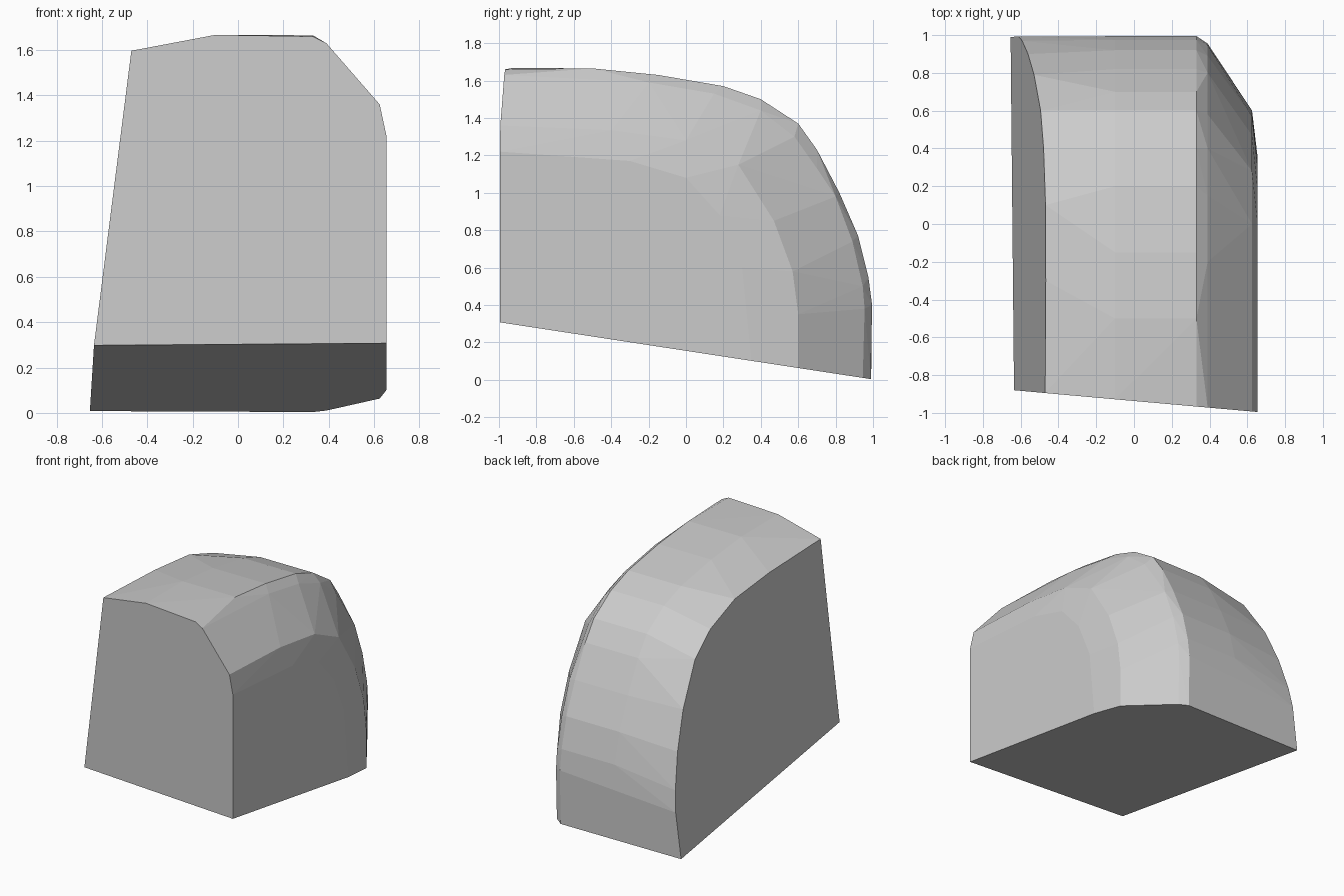
import bpy, bmesh

if "Cube" in bpy.data.objects:
    bpy.data.objects.remove(bpy.data.objects["Cube"])

# Cutting planes that trim the block: front, underside and left wall
def front_y(x):
    return -0.937 - 0.089 * x

def under_z(y):
    return 0.155 - 0.153 * y

def left_x(y, z):
    return -0.673 + 0.127 * z + 0.01 * (y + 0.88)

# Rounded (y, z) shoulder lines, from the top front over to the lower back
crown = [(-0.5, 1.665), (-0.15, 1.63), (0.2, 1.57), (0.4, 1.5), (0.6, 1.37),
         (0.7, 1.23), (0.82, 1.0), (0.92, 0.77), (0.975, 0.55), (0.995, 0.4)]
left_edge = [(-0.3, 1.575), (0.1, 1.535), (0.4, 1.43), (0.6, 1.29), (0.79, 1.0),
             (0.9, 0.74), (0.97, 0.49), (0.993, 0.34)]
shoulder = [(-0.2, 1.59), (0.15, 1.53), (0.4, 1.44), (0.58, 1.3), (0.7, 1.13),
            (0.8, 0.98), (0.89, 0.74), (0.945, 0.5), (0.955, 0.38)]
right_edge = [(-0.4, 1.335), (0.0, 1.28), (0.28, 1.15), (0.47, 0.85),
              (0.57, 0.58), (0.6, 0.35)]
right_wall = [(-0.3, 1.17), (0.0, 1.08), (0.18, 0.88), (0.3, 0.6), (0.35, 0.35)]

# x station, line, height at the front, depth at the underside
stations = [(-0.1, crown, 1.667, 0.992), (0.33, crown, 1.66, 0.988),
            (0.39, shoulder, 1.63, 0.945), (0.625, right_edge, 1.36, 0.6),
            (0.655, right_wall, 1.22, 0.35)]

bm = bmesh.new()
for x, line, top, back in stations:
    y0 = front_y(x)
    for y, z in [(y0, under_z(y0)), (y0, top)] + line + [(back, under_z(back))]:
        bm.verts.new((x, y, z))

# Leaning left wall
for y, z in [(-0.88, 0.298), (-0.895, 1.597)] + left_edge + [(0.99, 0.008)]:
    bm.verts.new((left_x(y, z), y, z))

# Wrap the lines into one closed block
result = bmesh.ops.convex_hull(bm, input=bm.verts)
spare = {g for g in result["geom_interior"] + result["geom_unused"]
         if isinstance(g, bmesh.types.BMVert)}
bmesh.ops.delete(bm, geom=list(spare), context='VERTS')
bmesh.ops.dissolve_limit(bm, angle_limit=0.02, verts=bm.verts, edges=bm.edges)
bmesh.ops.recalc_face_normals(bm, faces=bm.faces)

mesh = bpy.data.meshes.new("rounded_block")
bm.to_mesh(mesh)
bm.free()
block = bpy.data.objects.new("rounded_block", mesh)
bpy.context.collection.objects.link(block)

# Plain grey surface
grey = bpy.data.materials.new("plain_grey")
grey.diffuse_color = (0.6, 0.6, 0.6, 1.0)
grey.use_nodes = True
grey.node_tree.nodes["Principled BSDF"].inputs["Base Color"].default_value = grey.diffuse_color
mesh.materials.append(grey)
